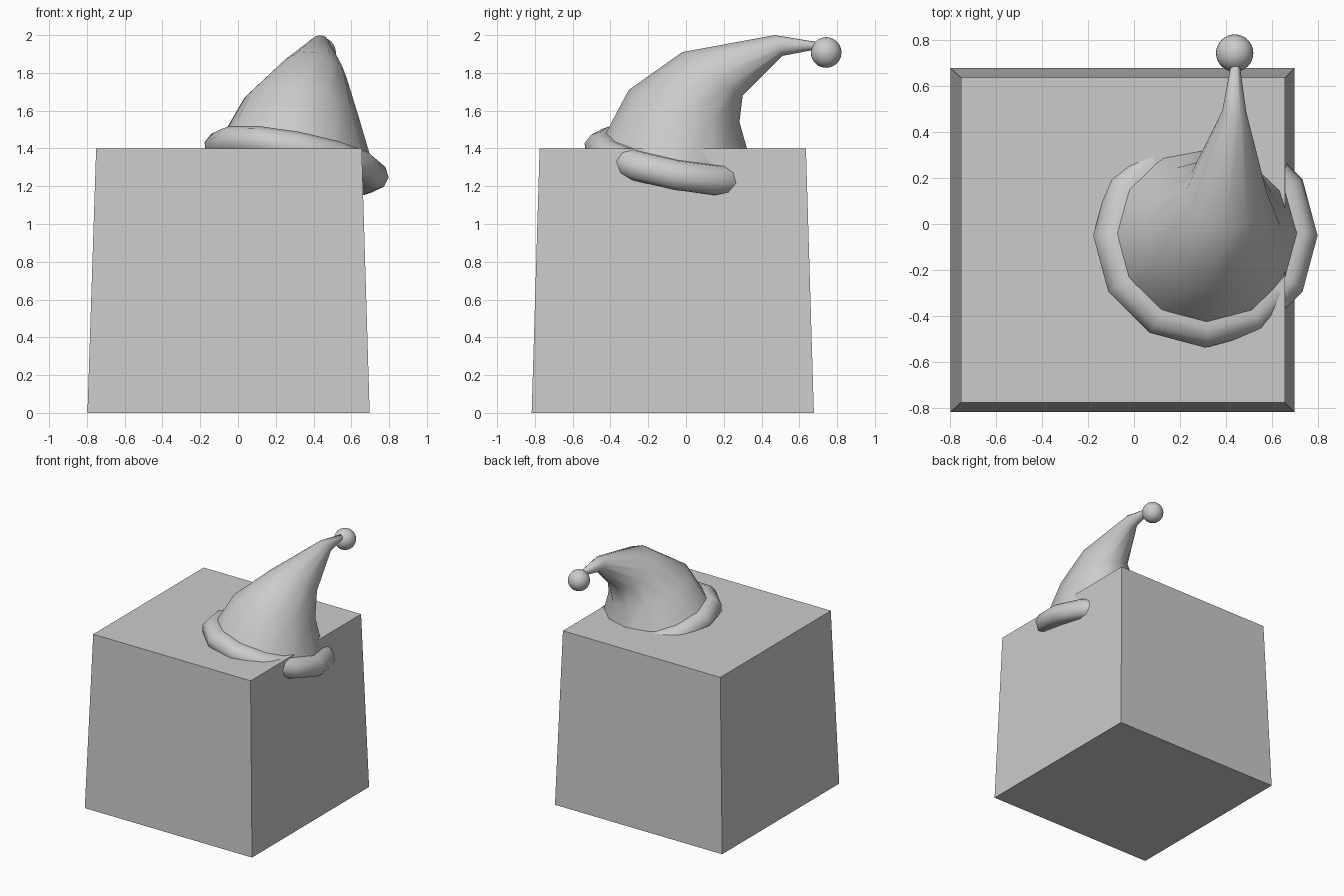
import bpy, bmesh
from math import cos, sin, pi, radians
from mathutils import Vector

cube = bpy.data.objects.get("Cube")
if cube:
    bpy.data.objects.remove(cube, do_unlink=True)

grey = bpy.data.materials.new("plain grey")
grey.use_nodes = True
colour = (0.6, 0.6, 0.6, 1)
grey.diffuse_color = colour
grey.node_tree.nodes["Principled BSDF"].inputs["Base Color"].default_value = colour

SIDES = 12


def finish(name, bm, smooth_angle=None):
    bmesh.ops.recalc_face_normals(bm, faces=bm.faces[:])
    mesh = bpy.data.meshes.new(name)
    bm.to_mesh(mesh)
    bm.free()
    mesh.materials.append(grey)
    obj = bpy.data.objects.new(name, mesh)
    bpy.context.collection.objects.link(obj)
    if smooth_angle:
        bpy.ops.object.select_all(action='DESELECT')
        obj.select_set(True)
        bpy.context.view_layer.objects.active = obj
        bpy.ops.object.shade_smooth_by_angle(angle=radians(smooth_angle))
    return obj


def ring(bm, centre, u, v):
    """Ellipse of vertices around centre, spanned by half axes u and v."""
    return [bm.verts.new(centre + u * cos(2 * pi * i / SIDES) + v * sin(2 * pi * i / SIDES))
            for i in range(SIDES)]


def bridge(bm, a, b):
    for i in range(SIDES):
        j = (i + 1) % SIDES
        bm.faces.new((a[i], a[j], b[j], b[i]))


# Tapered block
bm = bmesh.new()
bmesh.ops.create_cube(bm, size=2)
for v in bm.verts:
    if v.co.z > 0:
        v.co = (-0.048 + 0.703 * v.co.x, -0.07 + 0.705 * v.co.y, 1.4)
    else:
        v.co = (-0.05 + 0.747 * v.co.x, -0.07 + 0.747 * v.co.y, 0)
finish("block", bm)

# Tilted frame shared by the brim and the base of the hat
base = Vector((0.31, -0.05, 1.34))
across = Vector((1, 0, -0.19))
back = Vector((0, 1, -0.18))
up = across.cross(back).normalized()

# Brim: rounded section swept around the tilted frame
section = [(0.36, 0.07), (0.42, 0.075), (0.462, 0.05), (0.487, 0),
           (0.472, -0.055), (0.43, -0.08), (0.36, -0.075)]
bm = bmesh.new()
loops = [ring(bm, base + up * h, across * r, back * r) for r, h in section]
for k, loop in enumerate(loops):
    bridge(bm, loop, loops[(k + 1) % len(loops)])
finish("hat_brim", bm, 70)

# Hat cone: rings that shrink and bend backwards (centre, half width, half depth)
bends = [
    (base, across * 0.42, back * 0.41),
    (Vector((0.335, -0.01, 1.625)), Vector((0.30, 0, -0.045)), Vector((0, 0.293, -0.085))),
    (Vector((0.40, 0.14, 1.795)), Vector((0.175, 0, -0.02)), Vector((0, 0.16, -0.115))),
    (Vector((0.435, 0.49, 1.945)), Vector((0.052, 0, 0)), Vector((0, 0.02, -0.055))),
    (Vector((0.44, 0.70, 1.945)), Vector((0.018, 0, 0)), Vector((0, 0.004, -0.018))),
]
bm = bmesh.new()
loops = [ring(bm, *b) for b in bends]
for a, b in zip(loops, loops[1:]):
    bridge(bm, a, b)
bm.faces.new(loops[0])
bm.faces.new(loops[-1])
finish("hat_cone", bm, 70)

# Bobble on the tip
bm = bmesh.new()
bmesh.ops.create_uvsphere(bm, u_segments=32, v_segments=16, radius=0.081)
bobble = finish("hat_bobble", bm, 60)
bobble.location = (0.437, 0.742, 1.908)
